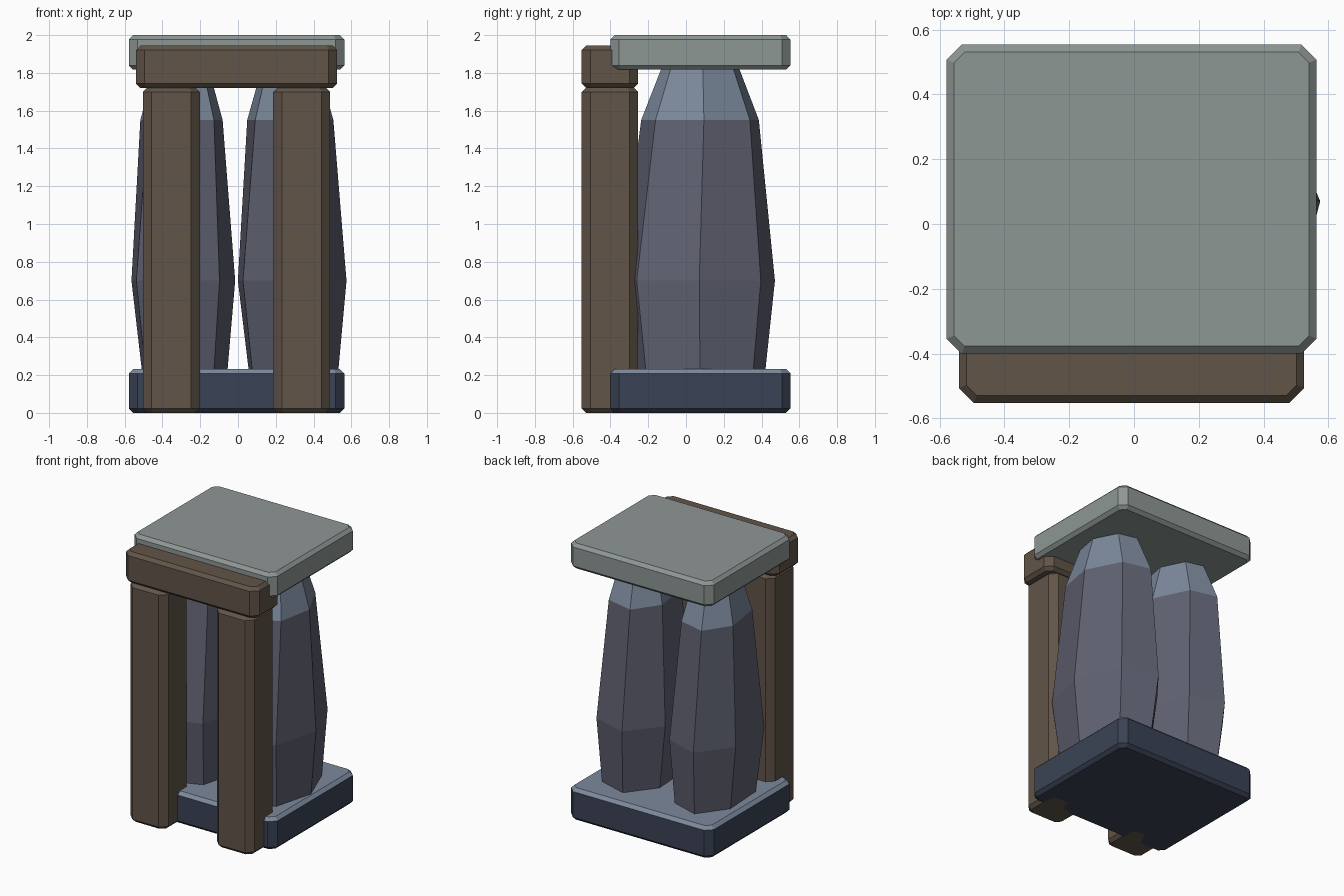
import bpy, math

if "Cube" in bpy.data.objects:
    bpy.data.objects.remove(bpy.data.objects["Cube"])


def material(name, rgb):
    m = bpy.data.materials.new(name)
    m.diffuse_color = (*rgb, 1)
    m.use_nodes = True
    m.node_tree.nodes["Principled BSDF"].inputs["Base Color"].default_value = m.diffuse_color
    return m


WOOD = material("wood", (0.12, 0.09, 0.065))
PALE = material("pale_stone", (0.27, 0.31, 0.30))
NAVY = material("dark_stone", (0.042, 0.055, 0.09))
ROCK = material("pillar_stone", (0.115, 0.12, 0.165))
FROST = material("light_stone", (0.20, 0.25, 0.33))


def loft(name, rings, mats, light_from=None):
    """Skin equal-sized rings from bottom to top; bands from light_from up use mats[1]."""
    n = len(rings[0])
    verts = [p for ring in rings for p in ring]
    faces, slots = [], []
    for r in range(len(rings) - 1):
        for i in range(n):
            j = (i + 1) % n
            faces.append((r * n + i, r * n + j, (r + 1) * n + j, (r + 1) * n + i))
            slots.append(int(light_from is not None and r >= light_from))
    faces.append(tuple(reversed(range(n))))
    slots.append(0)
    faces.append(tuple(range((len(rings) - 1) * n, len(rings) * n)))
    slots.append(int(light_from is not None))
    me = bpy.data.meshes.new(name)
    me.from_pydata(verts, [], faces)
    for m in mats:
        me.materials.append(m)
    for poly, s in zip(me.polygons, slots):
        poly.material_index = s
    ob = bpy.data.objects.new(name, me)
    bpy.context.collection.objects.link(ob)
    return ob


def octagon(x0, x1, y0, y1, z, inset, cut):
    """Rectangle with cut corners, inset evenly."""
    x0, x1, y0, y1 = x0 + inset, x1 - inset, y0 + inset, y1 - inset
    c = cut - 0.586 * inset
    return [(x0 + c, y0, z), (x1 - c, y0, z), (x1, y0 + c, z), (x1, y1 - c, z),
            (x1 - c, y1, z), (x0 + c, y1, z), (x0, y1 - c, z), (x0, y0 + c, z)]


def block(name, x, y, z, mats, light_from=None, cut=0.046, b=0.023):
    """Chamfered block."""
    levels = [(z[0], b), (z[0] + b, 0), (z[1] - b, 0), (z[1], b)]
    rings = [octagon(*x, *y, h, inset, cut) for h, inset in levels]
    return loft(name, rings, mats, light_from)


def pillar(name, cx, k):
    """Seven-sided swelling stone with a tapered, lighter crown."""
    # z, x shift, centre y, radius x, radius y, turn of x and y in degrees
    profile = [(0.20, 0.008, 0.068, 0.243, 0.36, 5, 1),
               (0.70, 0.000, 0.063, 0.297, 0.42, 6, 1),
               (1.55, -0.003, 0.078, 0.234, 0.32, 12, 3),
               (1.84, -0.003, 0.078, 0.150, 0.205, 12, 3)]
    rings = []
    for z, dx, cy, rx, ry, px, py in profile:
        rings.append([(cx + dx + k * rx * math.cos(math.tau * i / 7 + math.radians(px)),
                       cy + ry * math.sin(math.tau * i / 7 + math.radians(py)), z)
                      for i in range(7)])
    return loft(name, rings, [ROCK, FROST], 2)


# Base and roof slabs
SLAB_X, SLAB_Y = (-0.578, 0.563), (-0.40, 0.553)
block("base_slab", SLAB_X, SLAB_Y, (0, 0.232), [NAVY, FROST], 2)
block("roof_slab", SLAB_X, SLAB_Y, (1.817, 2.0), [PALE])

# Stone pillars between the slabs
pillar("left_pillar", -0.297, 0.955)
pillar("right_pillar", 0.279, 1.0)

# Wooden frame at the front
FRAME_Y = (-0.552, -0.253)
for side, x in (("left", (-0.504, -0.202)), ("right", (0.186, 0.487))):
    block(side + "_post", x, FRAME_Y, (0, 1.722), [WOOD])
block("lintel", (-0.54, 0.525), FRAME_Y, (1.72, 1.944), [WOOD])
